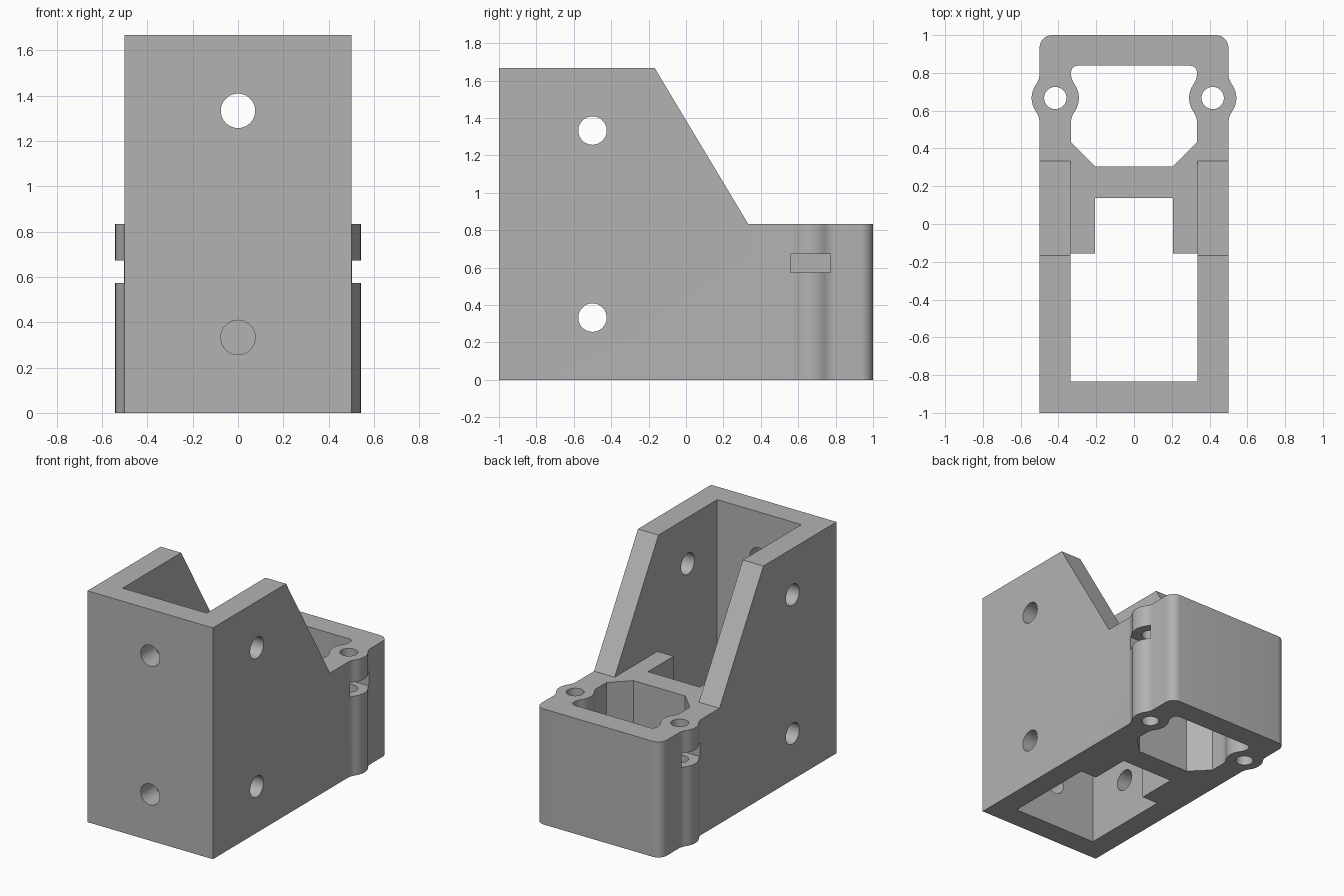
import bpy, bmesh
from math import sin, cos, pi, sqrt, atan2
from mathutils import Vector

if "Cube" in bpy.data.objects:
    bpy.data.objects.remove(bpy.data.objects["Cube"], do_unlink=True)

HALF, INNER = 0.5, 0.333            # outer and inner half widths
TOP, DECK = 1.667, 0.833            # tower and rear block heights
BOSS = Vector((0.4167, 0.667))      # screw boss centre
BOSS_R, FILLET = 0.125, 0.1

grey = bpy.data.materials.new("plain grey")
grey.use_nodes = True
grey.diffuse_color = (0.45, 0.45, 0.45, 1)
grey.node_tree.nodes["Principled BSDF"].inputs["Base Color"].default_value = (0.45, 0.45, 0.45, 1)


def prism(name, points, start, end, axis="z"):
    """Extrude a flat profile along z, or a (y, z) profile along x."""
    place = {"z": lambda a, b, d: (a, b, d), "x": lambda a, b, d: (d, a, b),
             "y": lambda a, b, d: (a, d, b)}[axis]
    bm = bmesh.new()
    low = [bm.verts.new(place(a, b, start)) for a, b in points]
    high = [bm.verts.new(place(a, b, end)) for a, b in points]
    bm.faces.new(low)
    bm.faces.new(high)
    n = len(points)
    for i in range(n):
        j = (i + 1) % n
        bm.faces.new((low[i], low[j], high[j], high[i]))
    bmesh.ops.recalc_face_normals(bm, faces=bm.faces)
    mesh = bpy.data.meshes.new(name)
    bm.to_mesh(mesh)
    bm.free()
    mesh.materials.append(grey)
    obj = bpy.data.objects.new(name, mesh)
    bpy.context.collection.objects.link(obj)
    return obj


def arc(cx, cy, r, a0, a1, steps=8):
    return [(cx + r * cos(a0 + (a1 - a0) * i / steps),
             cy + r * sin(a0 + (a1 - a0) * i / steps)) for i in range(steps + 1)]


def circle(cx, cy, r):
    return arc(cx, cy, r, 0, 2 * pi, 40)[:-1]


def rect(x0, x1, y0, y1):
    return [(x0, y0), (x1, y0), (x1, y1), (x0, y1)]


def boss_curve():
    """Outer wall bulging around the boss, with tangent fillets."""
    dx = HALF + FILLET - BOSS.x
    dy = sqrt((BOSS_R + FILLET) ** 2 - dx ** 2)
    t = atan2(dy, dx)
    return (arc(BOSS.x + dx, BOSS.y - dy, FILLET, pi, pi - t)
            + arc(BOSS.x, BOSS.y, BOSS_R, -t, t, 16)[1:-1]
            + arc(BOSS.x + dx, BOSS.y + dy, FILLET, pi + t, pi))


def mirrored(half):
    return half + [(-x, y) for x, y in reversed(half)]


def cut(body, cutter):
    cutter.hide_render = True
    mod = body.modifiers.new("cut", "BOOLEAN")
    mod.operation, mod.solver, mod.object = "DIFFERENCE", "EXACT", cutter
    bpy.context.view_layer.objects.active = body
    bpy.ops.object.modifier_apply(modifier=mod.name)
    bpy.data.objects.remove(cutter, do_unlink=True)


# Bracket body with rounded rear corners and boss bulges
outline = [(HALF, -1)] + boss_curve() + arc(HALF - 0.067, 0.933, 0.067, 0, pi / 2)
bracket = prism("bracket_body", mirrored(outline), 0, TOP)

# Sloped side walls and low rear deck
slope = [(-0.167, TOP), (0.333, DECK), (1.3, DECK), (1.3, 2), (-0.367, 2)]
cut(bracket, prism("slope_cutter", slope, -1, 1, "x"))

# Front bay with narrow notch, open above the deck
bay = [(INNER + 0.003, -0.835), (INNER + 0.003, -0.155), (0.207, -0.155), (0.207, 0.138)]
cut(bracket, prism("bay_cutter", mirrored(bay), -0.1, 2))
cut(bracket, prism("upper_bay_cutter", rect(-INNER - 0.003, INNER + 0.003, -0.5, 0.6), DECK, 2))

# Rear pocket with chamfered front corners and boss bulges
inner_wall = [(2 * BOSS.x - x, y) for x, y in boss_curve()]
pocket = ([(0.207, 0.305), (INNER, 0.431)] + inner_wall
          + arc(INNER - 0.033, 0.805, 0.033, 0, pi / 2, 5))
cut(bracket, prism("pocket_cutter", mirrored(pocket), -0.1, 1.2))

# Screw holes and side nut slots in the bosses
for side in (-1, 1):
    cut(bracket, prism("screw_cutter", circle(side * BOSS.x, BOSS.y, 0.059), -0.1, 1.2))
    x0, x1 = sorted((side * 0.345, side * 0.7))
    cut(bracket, prism("slot_cutter", rect(x0, x1, 0.56, 0.772), 0.573, 0.673))

# Mounting holes through the sides and the front
for z in (0.333, 1.333):
    cut(bracket, prism("side_hole_cutter", circle(-0.5, z, 0.076), -1, 1, "x"))
    cut(bracket, prism("front_hole_cutter", circle(0, z, 0.076), -1.2, -0.6, "y"))

bpy.ops.object.select_all(action="DESELECT")
bracket.select_set(True)
bpy.context.view_layer.objects.active = bracket
bpy.ops.object.shade_smooth_by_angle()
